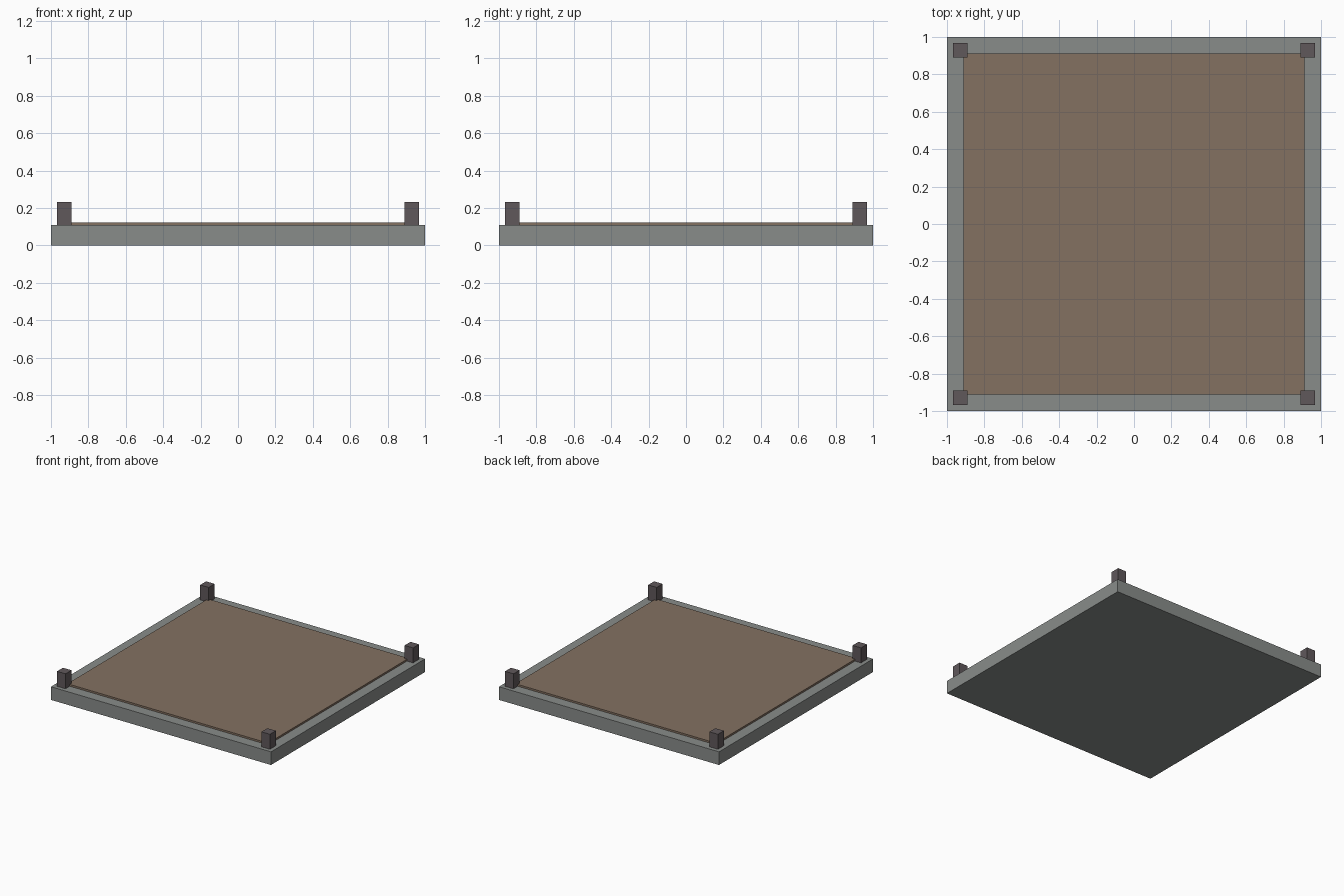
import bpy

if "Cube" in bpy.data.objects:
    bpy.data.objects.remove(bpy.data.objects["Cube"])


def material(name, rgb):
    m = bpy.data.materials.new(name)
    m.diffuse_color = (*rgb, 1)
    m.use_nodes = True
    m.node_tree.nodes["Principled BSDF"].inputs["Base Color"].default_value = m.diffuse_color
    return m


def box(name, x, y, z0, z1, width, mat):
    """Square box of the given width, spanning z0 to z1."""
    bpy.ops.mesh.primitive_cube_add(size=1, location=(x, y, (z0 + z1) / 2))
    ob = bpy.context.object
    ob.name = name
    ob.scale = (width, width, z1 - z0)
    bpy.ops.object.transform_apply(location=False, rotation=False, scale=True)
    ob.data.materials.append(mat)
    return ob


stone = material("stone", (0.25, 0.265, 0.255))
wood = material("wood", (0.23, 0.165, 0.12))
dark = material("dark_post", (0.117, 0.098, 0.105))

SLAB_TOP = 0.108

# Base slab and the thin floor panel lying on it
box("base_slab", 0, 0, 0, SLAB_TOP, 2.0, stone)
box("floor_panel", 0, 0, SLAB_TOP, 0.123, 1.825, wood)

# Short corner posts
for sy, depth in ((-1, "front"), (1, "back")):
    for sx, side in ((-1, "left"), (1, "right")):
        box(f"{depth}_{side}_post", sx * 0.929, sy * 0.929,
            SLAB_TOP, 0.231, 0.077, dark)
